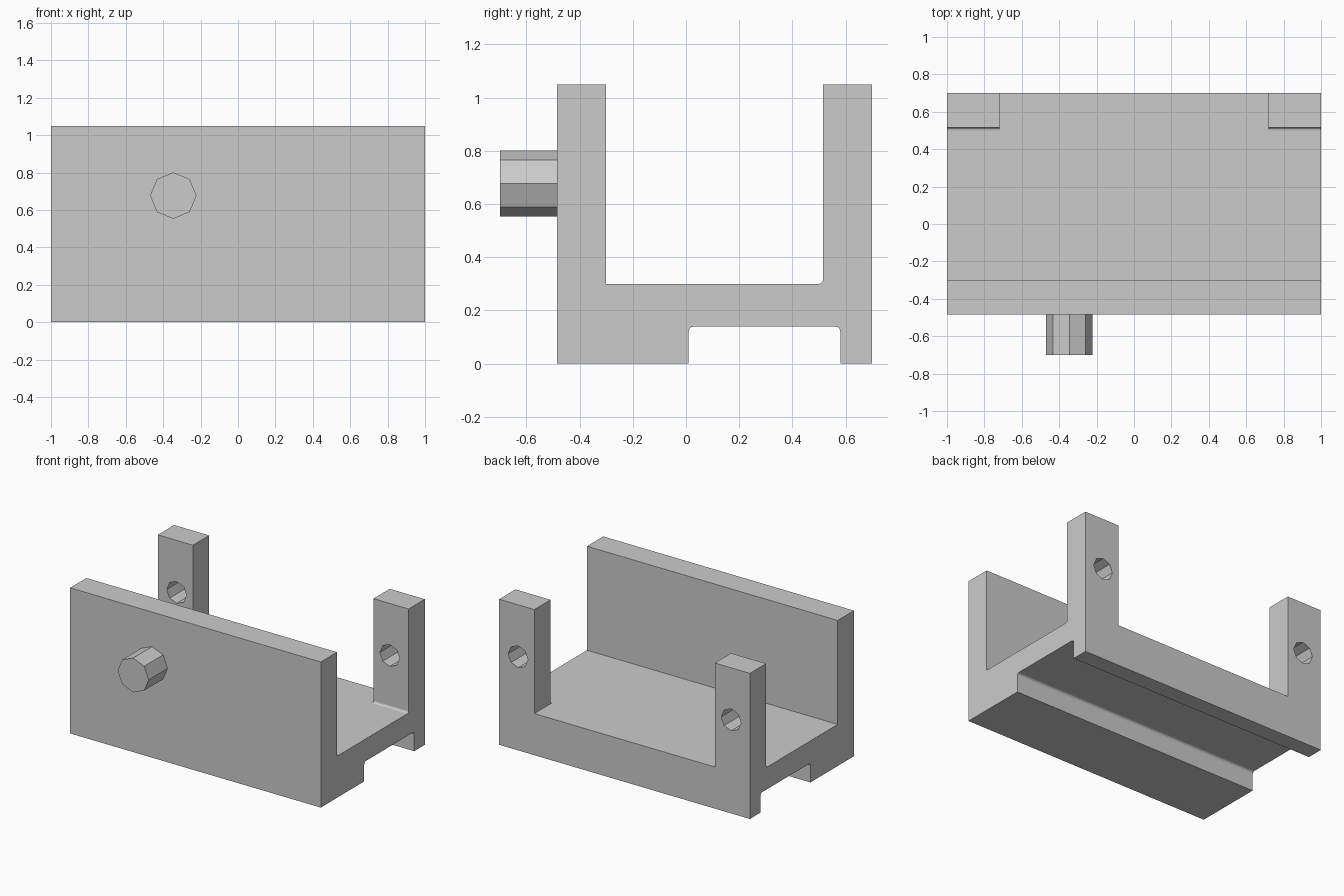
import bpy
import bmesh
import math
from mathutils import Matrix

if "Cube" in bpy.data.objects:
    bpy.data.objects.remove(bpy.data.objects["Cube"])

grey = bpy.data.materials.new("light_grey")
grey.use_nodes = True
colour = (0.6, 0.6, 0.6, 1)
grey.diffuse_color = colour
grey.node_tree.nodes["Principled BSDF"].inputs["Base Color"].default_value = colour


def make_object(name, bm):
    bmesh.ops.recalc_face_normals(bm, faces=bm.faces)
    mesh = bpy.data.meshes.new(name)
    bm.to_mesh(mesh)
    bm.free()
    mesh.materials.append(grey)
    obj = bpy.data.objects.new(name, mesh)
    bpy.context.collection.objects.link(obj)
    return obj


def fillet(y, z, r, side):
    """Rounded upper or lower corner: side = (y, z) direction to the arc centre."""
    arc = [math.radians(a) for a in (0, 30, 60, 90)]
    return [(y + side[0] * r * (1 - math.cos(a)),
             z + side[1] * r * (1 - math.sin(a))) for a in arc]


def extrude_profile(name, points, half_width):
    bm = bmesh.new()
    face = bm.faces.new([bm.verts.new((-half_width, y, z)) for y, z in points])
    result = bmesh.ops.extrude_face_region(bm, geom=[face])
    moved = [v for v in result["geom"] if isinstance(v, bmesh.types.BMVert)]
    bmesh.ops.translate(bm, verts=moved, vec=(2 * half_width, 0, 0))
    return make_object(name, bm)


def octagon_rod(name, x, z, radius, y0, y1):
    bm = bmesh.new()
    place = Matrix.Translation((x, (y0 + y1) / 2, z)) @ Matrix.Rotation(math.pi / 2, 4, "X")
    bmesh.ops.create_cone(bm, cap_ends=True, segments=8, radius1=radius,
                          radius2=radius, depth=y1 - y0, matrix=place)
    return make_object(name, bm)


def cut(target, cutter):
    cutter.hide_render = True
    mod = target.modifiers.new("cut", "BOOLEAN")
    mod.operation = "DIFFERENCE"
    mod.solver = "EXACT"
    mod.object = cutter
    bpy.context.view_layer.objects.active = target
    bpy.ops.object.modifier_apply(modifier=mod.name)
    bpy.data.objects.remove(cutter)


# Bracket: front wall, floor and back wall, with a slot along the underside
FLOOR, TOP = 0.3, 1.05
profile = [(-0.485, 0), (0.01, 0)]
profile += fillet(0.01, 0.14, 0.02, (1, -1))
profile += fillet(0.58, 0.14, 0.02, (-1, -1))[::-1]
profile += [(0.58, 0), (0.7, 0), (0.7, TOP), (0.515, TOP)]
profile += fillet(0.515, FLOOR, 0.015, (-1, 1))
profile += [(-0.3, FLOOR), (-0.3, TOP), (-0.485, TOP)]
bracket = extrude_profile("bracket", profile, 1)

# Gap that leaves two corner posts at the back
gap = [(0.45, FLOOR), (0.8, FLOOR), (0.8, 1.2), (0.45, 1.2)]
cut(bracket, extrude_profile("gap_cutter", gap, 0.72))

# Hole through each post
for x in (-0.85, 0.85):
    cut(bracket, octagon_rod("hole_cutter", x, 0.675, 0.079, 0.4, 0.8))

# Peg on the front wall
octagon_rod("front_peg", -0.346, 0.677, 0.124, -0.7, -0.484)
